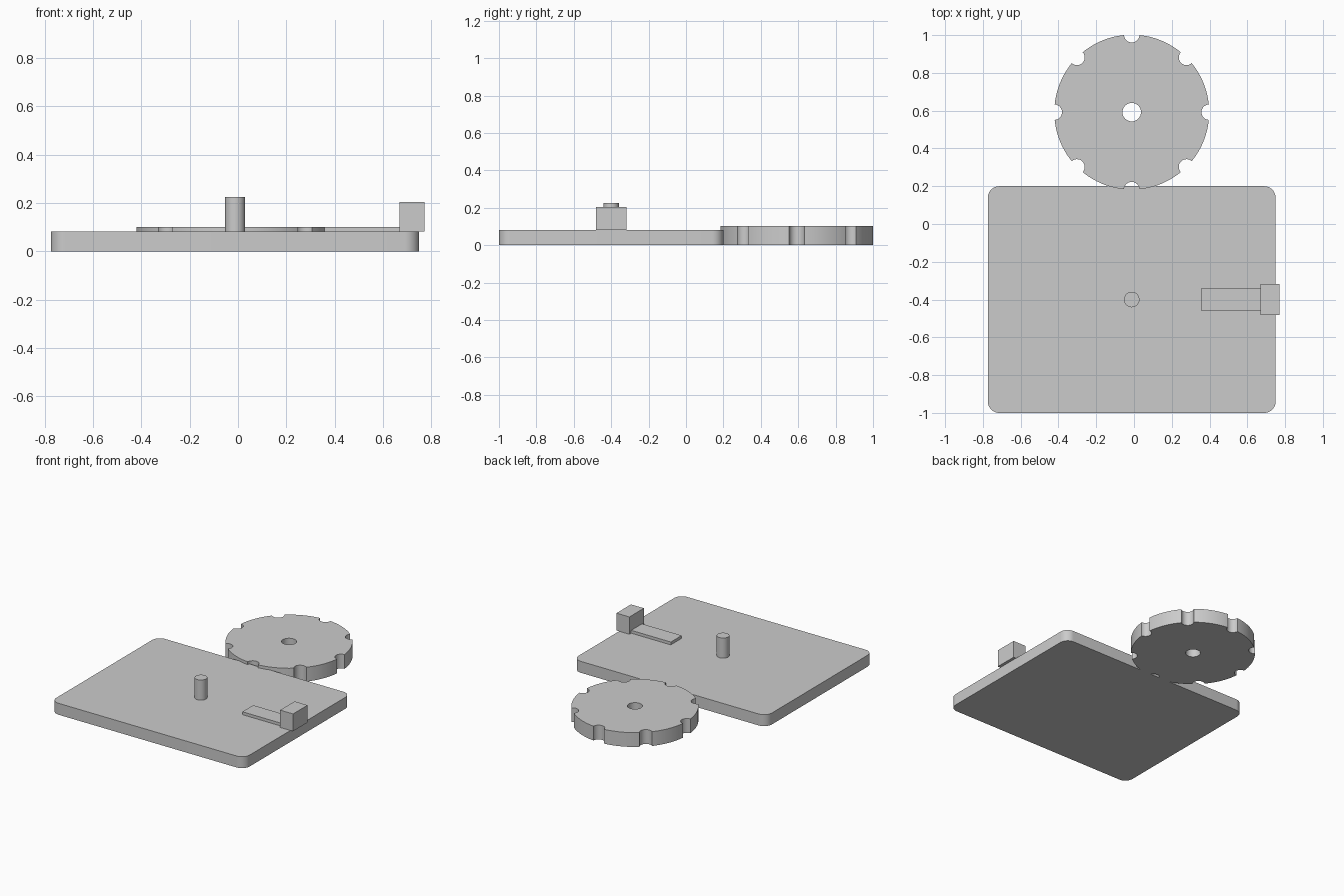
import bpy, bmesh
from math import pi, cos, sin, acos, asin

if "Cube" in bpy.data.objects:
    bpy.data.objects.remove(bpy.data.objects["Cube"], do_unlink=True)

grey = bpy.data.materials.new("plain grey")
grey.use_nodes = True
color = (0.6, 0.6, 0.6, 1)
grey.diffuse_color = color
grey.node_tree.nodes["Principled BSDF"].inputs["Base Color"].default_value = color

BASE_TOP = 0.0815
AXIS_X = -0.012


def arc(cx, cy, r, start, end, steps):
    return [(cx + r * cos(start + (end - start) * i / steps),
             cy + r * sin(start + (end - start) * i / steps)) for i in range(steps + 1)]


def circle(r, steps):
    return arc(0, 0, r, 0, 2 * pi, steps)[:-1]


def rectangle(w, d, r=0):
    x, y = w / 2 - r, d / 2 - r
    pts = []
    for k, (sx, sy) in enumerate([(1, 1), (-1, 1), (-1, -1), (1, -1)]):
        corner = arc(sx * x, sy * y, r, k * pi / 2, (k + 1) * pi / 2, 10)
        pts += corner if r else corner[:1]
    return pts


def notched_circle(r, notch, count):
    half = 2 * asin(notch / (2 * r))   # half angle of a notch on the rim
    sweep = acos(notch / (2 * r))      # half angle of the notch arc itself
    pitch = 2 * pi / count
    pts = []
    for k in range(count):
        a = k * pitch
        pts += arc(r * cos(a), r * sin(a), notch, a + pi + sweep, a + pi - sweep, 14)
        pts += arc(0, 0, r, a + half, a + pitch - half, 14)[1:-1]
    return pts


def slab(name, loops, x, y, z0, z1):
    """Fill the outlines (inner loops become holes) and extrude upward."""
    bm = bmesh.new()
    edges = []
    for loop in loops:
        verts = [bm.verts.new((px, py, 0)) for px, py in loop]
        edges += [bm.edges.new((verts[i - 1], verts[i])) for i in range(len(verts))]
    if len(loops) == 1:
        bm.faces.new(verts)
    else:
        bmesh.ops.triangle_fill(bm, edges=edges, use_beauty=True, normal=(0, 0, 1))
    top = bmesh.ops.extrude_face_region(bm, geom=bm.faces[:], use_keep_orig=True)["geom"]
    top = [v for v in top if isinstance(v, bmesh.types.BMVert)]
    bmesh.ops.translate(bm, verts=top, vec=(0, 0, z1 - z0))
    bmesh.ops.recalc_face_normals(bm, faces=bm.faces[:])
    mesh = bpy.data.meshes.new(name)
    bm.to_mesh(mesh)
    bm.free()
    mesh.materials.append(grey)
    obj = bpy.data.objects.new(name, mesh)
    obj.location = (x, y, z0)
    bpy.context.collection.objects.link(obj)
    bpy.ops.object.select_all(action='DESELECT')
    obj.select_set(True)
    bpy.context.view_layer.objects.active = obj
    bpy.ops.object.shade_smooth_by_angle(angle=pi / 6)
    return obj


# Rounded base plate with its axle pin
slab("base_plate", [rectangle(1.524, 1.2, 0.061)], AXIS_X, -0.4, 0, BASE_TOP)
slab("axle_pin", [circle(0.041, 32)], AXIS_X, -0.4, BASE_TOP, 0.225)

# Flat lever and its end block
slab("lever_arm", [rectangle(0.313, 0.122)], 0.5135, -0.4, BASE_TOP, 0.102)
slab("lever_block", [rectangle(0.102, 0.163)], 0.72, -0.4, BASE_TOP, 0.205)

# Notched wheel with a centre hole
slab("notched_wheel", [notched_circle(0.41, 0.041, 8), circle(0.049, 32)],
     AXIS_X, 0.592, 0, 0.102)
